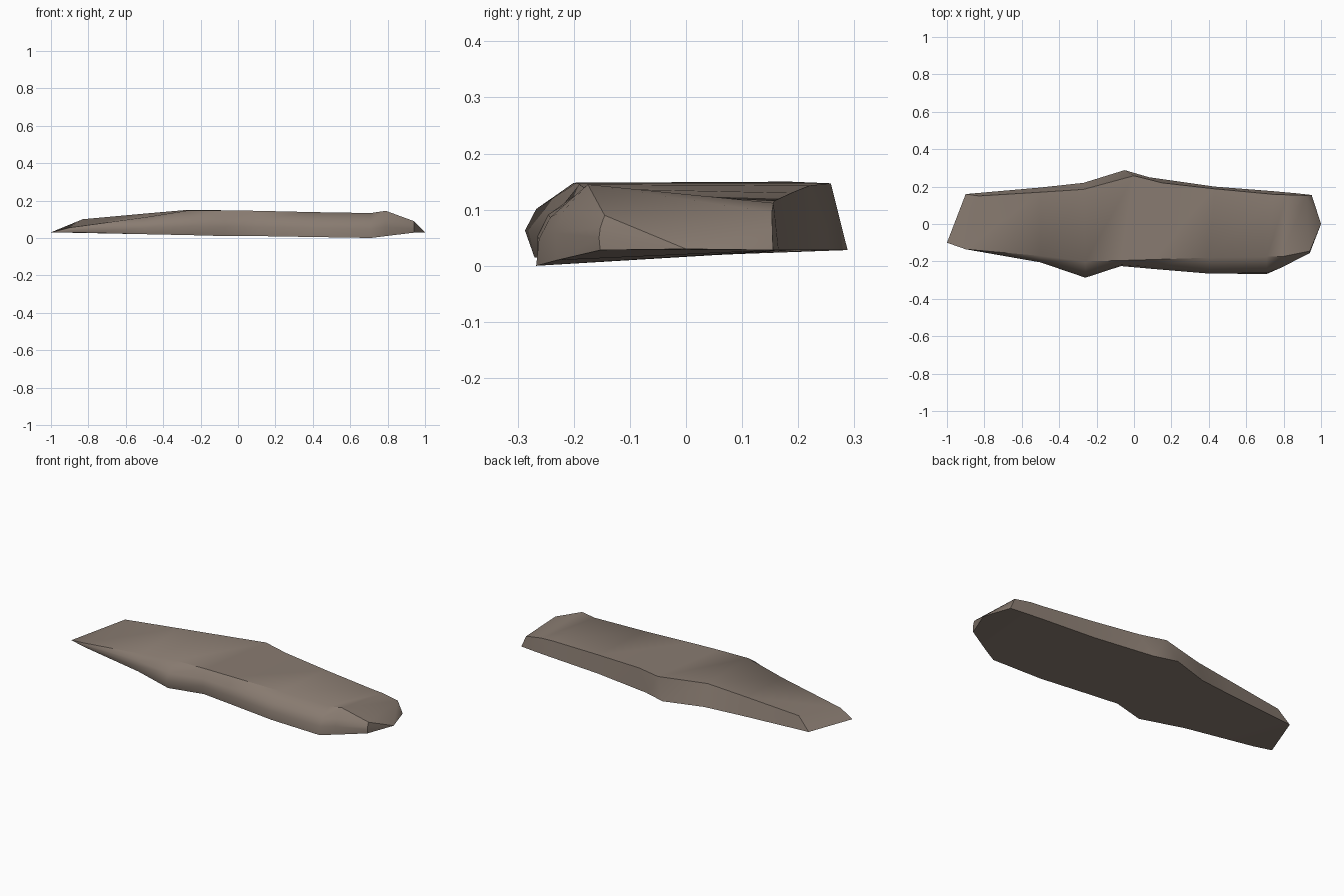
import bpy
import bmesh
import math
from mathutils import Vector

# Remove the default cube only
default_cube = bpy.data.objects.get("Cube")
if default_cube:
    bpy.data.objects.remove(default_cube, do_unlink=True)


def make_material(name, colour):
    material = bpy.data.materials.new(name)
    material.use_nodes = True
    material.diffuse_color = colour
    shader = material.node_tree.nodes["Principled BSDF"]
    shader.inputs["Base Color"].default_value = colour
    shader.inputs["Roughness"].default_value = 0.9
    return material


def cross_section(front, back):
    """Closed section: undercut front, rounded shoulder, flat top, steep back."""
    x, base_y, base_z, bulge_y, top_y, top_z = front
    foot_x, foot_y, rim_x, rim_y, rim_z = back
    base = Vector((x, base_y, base_z))
    rim = Vector((x, top_y, top_z))
    bulge = Vector((x, bulge_y, base_z + (top_z - base_z) * 0.36))
    shoulder = bulge.lerp(rim, 0.45) + Vector((0, bulge_y - top_y, 0)) * 0.22
    back_rim = Vector((rim_x, rim_y, rim_z))
    back_foot = Vector((foot_x, foot_y, 0.028))
    return [base, bulge, shoulder, rim, back_rim, back_foot]


# Stations along the slab
# front: x, base y, base z, bulge y, top y, top z
# back: foot x, foot y, rim x, rim y, rim z
stations = [
    ((-.9, -.13, .03, -.135, -.135, .055), (-.9, .16, -.83, .15, .1)),
    ((-.5, -.2, .02, -.205, -.17, .11), (-.5, .195, -.5, .17, .13)),
    ((-.26, -.27, .015, -.287, -.2, .148), (-.27, .22, -.27, .185, .15)),
    ((-.07, -.215, .01, -.225, -.195, .148), (-.05, .288, 0, .258, .147)),
    ((.1, -.235, .01, -.24, -.19, .145), (.08, .25, .15, .22, .143)),
    ((.4, -.265, .005, -.265, -.18, .138), (.43, .2, .43, .188, .13)),
    ((.71, -.267, 0, -.262, -.175, .133), (.75, .175, .75, .158, .116)),
    ((.79, -.23, .01, -.232, -.175, .145), (.86, .165, .82, .156, .112)),
    ((.94, -.153, .028, -.155, -.145, .09), (.95, .155, .92, .153, .095)),
]
sections = [cross_section(front, back) for front, back in stations]

# Ends: a slanted edge on the right side and a rounded tip on the left
slant_front = Vector((-1, -.1, .03))
slant_back = sections[0][-1]
sections.insert(0, [slant_front] * 4 + [slant_back] * 2)
sections.append([Vector((1, 0, .03))] * 6)

# Skin the sections into one closed stone
bm = bmesh.new()
rings = [[bm.verts.new(point) for point in section] for section in sections]
for ring, following in zip(rings, rings[1:]):
    for i in range(len(ring)):
        j = (i + 1) % len(ring)
        bm.faces.new((ring[i], ring[j], following[j], following[i]))
bmesh.ops.remove_doubles(bm, verts=bm.verts, dist=0.0005)
bmesh.ops.recalc_face_normals(bm, faces=bm.faces)

mesh = bpy.data.meshes.new("stone_slab")
bm.to_mesh(mesh)
bm.free()
stone_slab = bpy.data.objects.new("stone_slab", mesh)
bpy.context.collection.objects.link(stone_slab)
mesh.materials.append(make_material("grey_brown_stone", (.25, .2, .165, 1)))

# Soft front shoulder, crisp rim and base
bpy.ops.object.select_all(action="DESELECT")
stone_slab.select_set(True)
bpy.context.view_layer.objects.active = stone_slab
bpy.ops.object.shade_smooth_by_angle(angle=math.radians(38))
